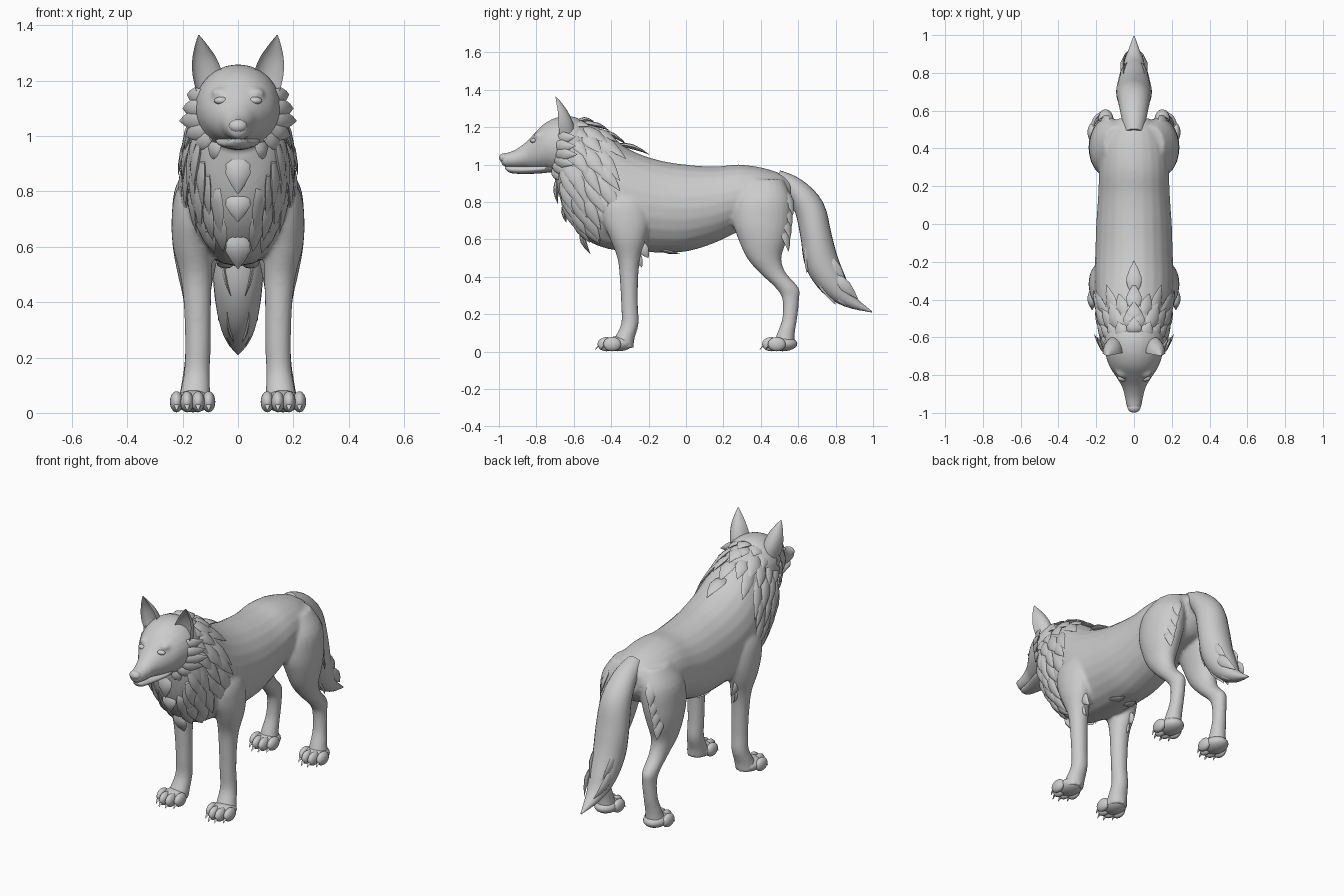
import bpy, bmesh, math, random
from mathutils import Vector, Matrix

random.seed(4)
if "Cube" in bpy.data.objects:
    bpy.data.objects.remove(bpy.data.objects["Cube"])

grey = bpy.data.materials.new("plain_grey")
grey.use_nodes = True
grey.diffuse_color = (0.6, 0.6, 0.6, 1)
grey.node_tree.nodes["Principled BSDF"].inputs["Base Color"].default_value = (0.6, 0.6, 0.6, 1)
X, Y, Z = Vector((1, 0, 0)), Vector((0, 1, 0)), Vector((0, 0, 1))


def spline(rows, t):
    """Smooth value of a table of stations at position t."""
    i = max(0, min(int(t), len(rows) - 2))
    f = t - i
    p = [Vector(rows[max(0, min(j, len(rows) - 1))]) for j in range(i - 1, i + 3)]
    m1, m2 = (p[2] - p[0]) / 2, (p[3] - p[1]) / 2
    return (p[1] * (2 * f**3 - 3 * f**2 + 1) + m1 * (f**3 - 2 * f**2 + f)
            + p[2] * (3 * f**2 - 2 * f**3) + m2 * (f**3 - f**2))


def skin_rings(bm, rings, n=20, cup=None):
    """Closed tube through (centre, u, v) rings; cup hollows the -v side."""
    loops = []
    for c, u, v in rings:
        loop = []
        for k in range(n):
            a = math.tau * k / n
            s = math.sin(a)
            if cup and s < 0:
                s *= -cup
            loop.append(bm.verts.new(c + u * math.cos(a) + v * s))
        loops.append(loop)
    for a, b in zip(loops, loops[1:]):
        for k in range(n):
            bm.faces.new((a[k], a[(k + 1) % n], b[(k + 1) % n], b[k]))
    bm.faces.new(loops[0])
    bm.faces.new(loops[-1][::-1])


def loft(bm, rows, v=None, side=1, steps=4, n=24, cup=None):
    """Tube through stations x, y, z, half width, half depth."""
    rings = []
    for k in range((len(rows) - 1) * steps + 1):
        t = k / steps
        r = spline(rows, t)
        ahead = (spline(rows, t + 0.05) - spline(rows, t - 0.05)) if v is None else None
        w = v or Vector(ahead[:3]).cross(X).normalized()
        rings.append((Vector((r[0] * side, r[1], r[2])), X * max(r[3], 0.001), w * max(r[4], 0.001)))
    skin_rings(bm, rings, n, cup)


def ball(bm, c, r):
    bmesh.ops.create_uvsphere(bm, u_segments=20, v_segments=12, radius=1,
                              matrix=Matrix.Translation(c) @ Matrix.Diagonal((*r, 1)))


def tuft(bm, base, tip, width, n, lift=0.012):
    """Flat curved lock of fur from base to tip, facing n."""
    base, tip, n = Vector(base), Vector(tip), Vector(n).normalized()
    u = (tip - base).cross(n).normalized() * width
    rings = []
    for f, w in ((0, .6), (.2, .95), (.45, 1), (.75, .55), (1, .02)):
        rings.append((base.lerp(tip, f) + n * lift * math.sin(math.pi * f), u * w, n * width * 0.35 * w))
    skin_rings(bm, rings, 8)


def finish(name, bm, mirror=False, angle=45):
    bmesh.ops.recalc_face_normals(bm, faces=bm.faces)
    mesh = bpy.data.meshes.new(name)
    bm.to_mesh(mesh)
    bm.free()
    mesh.materials.append(grey)
    ob = bpy.data.objects.new(name, mesh)
    bpy.context.collection.objects.link(ob)
    bpy.ops.object.select_all(action='DESELECT')
    ob.select_set(True)
    bpy.context.view_layer.objects.active = ob
    bpy.ops.object.shade_smooth_by_angle(angle=math.radians(angle))
    if mirror:
        ob.modifiers.new("Mirror", 'MIRROR').use_mirror_merge = False
    return ob


# Torso stations: y, bottom, top, half width
trunk = [(-.70, .92, 1.14, .09), (-.66, .78, 1.21, .14), (-.6, .67, 1.235, .17), (-.52, .59, 1.225, .185),
         (-.42, .55, 1.17, .2), (-.3, .535, 1.08, .21), (-.15, .53, 1.025, .205), (0, .535, 1.0, .2),
         (.15, .58, .99, .19), (.28, .64, 1.0, .185), (.4, .67, .985, .175), (.5, .7, .955, .14),
         (.56, .77, .92, .08)]
torso = [(0, y, (lo + hi) / 2, w, (hi - lo) / 2) for y, lo, hi, w in trunk]
head = [(0, -.99, 1.03, .015, .018), (0, -.975, 1.025, .036, .034), (0, -.92, 1.03, .048, .046),
        (0, -.86, 1.05, .064, .067), (0, -.81, 1.07, .095, .098), (0, -.75, 1.095, .132, .13),
        (0, -.67, 1.1, .155, .157), (0, -.58, 1.1, .15, .15), (0, -.5, 1.08, .1, .1)]
front_leg = [(.12, -.33, .9, .04, .07), (.15, -.33, .8, .075, .12), (.162, -.32, .7, .078, .125),
             (.165, -.31, .6, .07, .095), (.152, -.305, .5, .058, .062), (.147, -.305, .4, .05, .05),
             (.145, -.302, .25, .046, .045), (.148, -.3, .15, .047, .047), (.155, -.33, .07, .055, .055),
             (.16, -.35, .02, .06, .07)]
hind_leg = [(.09, .42, .92, .07, .1), (.125, .41, .82, .1, .15), (.14, .405, .7, .1, .155),
            (.15, .41, .6, .086, .13), (.152, .418, .5, .066, .092), (.15, .465, .42, .05, .07),
            (.15, .542, .34, .043, .062), (.15, .56, .28, .039, .045), (.155, .555, .18, .039, .04),
            (.16, .535, .1, .046, .047), (.163, .52, .03, .056, .06)]

# Body: torso, head and legs blended into one skin
bm = bmesh.new()
loft(bm, torso, Z)
loft(bm, head, Z)
for side in (1, -1):
    loft(bm, front_leg, Y, side)
    loft(bm, hind_leg, Y, side)
    ball(bm, (side * .062, -.785, 1.155), (.035, .03, .02))
body = finish("body", bm)
remesh = body.modifiers.new("Blend", 'REMESH')
remesh.mode = 'VOXEL'
remesh.voxel_size = 0.01
remesh.use_smooth_shade = True
soft = body.modifiers.new("Soften", 'SMOOTH')
soft.factor = 0.5
soft.iterations = 6

# Lower jaw, nose, eyes
bm = bmesh.new()
loft(bm, [(0, -.968, .984, .012, .006), (0, -.94, .975, .034, .019), (0, -.87, .972, .05, .022),
          (0, -.78, .977, .075, .024), (0, -.72, .985, .08, .025)], Z)
finish("lower_jaw", bm)
bm = bmesh.new()
ball(bm, (0, -.972, 1.036), (.034, .027, .025))
finish("nose", bm)
bm = bmesh.new()
ball(bm, (.06, -.815, 1.128), (.027, .018, .014))
finish("eyes", bm, True)

# Hollow upright ears
bm = bmesh.new()
loft(bm, [(.105, -.675, 1.16, .045, .08), (.11, -.683, 1.22, .054, .08), (.121, -.685, 1.28, .044, .055),
          (.133, -.693, 1.33, .022, .028), (.142, -.698, 1.365, .002, .002)], Y, n=20, cup=0.55)
finish("ears", bm, True)

# Paws with four toes and claws
for name, y in (("front_paws", 0), ("hind_paws", .88)):
    bm = bmesh.new()
    ball(bm, (.162, y - .365, .042), (.066, .08, .04))
    for dx, dy in ((-.058, .03), (-.02, 0), (.02, 0), (.058, .03)):
        x = .164 + dx
        ball(bm, (x, y - .425 + dy, .04), (.024, .048, .038))
        tuft(bm, (x, y - .455 + dy, .035), (x, y - .487 + dy, .008), .009, (0, -.6, 1), .004)
    finish(name, bm, True)

# Tail with trailing locks
tail = [(0, .48, .925, .05, .05), (0, .58, .87, .07, .062), (0, .66, .765, .086, .08),
        (0, .695, .62, .095, .083), (0, .725, .48, .09, .09), (0, .79, .36, .075, .075),
        (0, .87, .275, .048, .04), (0, .995, .212, .003, .003)]
bm = bmesh.new()
loft(bm, tail)
finish("tail", bm)
bm = bmesh.new()
for x, y, z, ty, tz in ((.03, .7, .42, .8, .25), (.05, .7, .5, .72, .34), (.03, .8, .33, .88, .235),
                        (.06, .76, .5, .86, .35), (.05, .67, .6, .645, .42), (.06, .8, .4, .92, .28)):
    tuft(bm, (x, y, z), (x * .5, ty, tz), .03, (1, 0, .2), .015)
finish("tail_locks", bm, True)


def hide(t, a, scale=1.0):
    """Point on the torso at station t, angle a from the top."""
    r = spline(torso, t)
    return Vector((r[3] * math.sin(a) * scale, r[1], r[2] + r[4] * math.cos(a) * scale))


# Layered mane around neck and shoulders
bm = bmesh.new()
for row, t in enumerate((1.1, 1.9, 2.7, 3.5)):
    for k in range(9):
        a = 0.12 + 0.3 * (k + 0.5 * (row % 2)) + random.uniform(-.05, .05)
        if row == 3 and k > 6:
            continue
        t2 = t + random.uniform(.9, 1.35)
        a2 = a + random.uniform(.35, .5) * math.sin(a)
        n = Vector((math.sin(a), -.2, math.cos(a)))
        tuft(bm, hide(t, a, .97), hide(t2, a2, 1.05), random.uniform(.03, .042), n, .008)
finish("mane", bm, True)

# Pointed cheek ruff
bm = bmesh.new()
for base, tip in (((.12, -.69, 1.14), (.185, -.59, 1.15)), ((.13, -.7, 1.1), (.2, -.59, 1.1)),
                  ((.125, -.7, 1.06), (.212, -.58, 1.055)), ((.12, -.7, 1.03), (.19, -.6, 1.0)),
                  ((.1, -.71, 1.0), (.16, -.62, .96)), ((.07, -.71, .98), (.1, -.65, .91))):
    tuft(bm, base, tip, .032, (1, -.8, -.1), .01)
finish("cheek_ruff", bm, True)

# Central locks on chest and nape
bm = bmesh.new()
for y, z, ty, tz in ((-.685, .93, -.685, .79), (-.645, .8, -.64, .69), (-.56, .64, -.51, .52)):
    tuft(bm, (0, y, z), (0, ty, tz), .045, (0, -1, -.2), .01)
for t in (2.2, 3, 3.8, 4.6):
    tuft(bm, hide(t, 0, .97), hide(t + 1.1, 0, 1.06), .04, Z, .012)
finish("centre_locks", bm)

# Feathering on thighs, elbows and belly
bm = bmesh.new()
for k in range(4):
    z = .86 - .065 * k
    tuft(bm, (.14 + .012 * k, .53 - .006 * k, z), (.16 + .01 * k, .572 - .008 * k, z - .13), .03, (.7, .7, 0), .01)
tuft(bm, (.16, -.25, .58), (.155, -.2, .5), .03, X)
tuft(bm, (.15, -.27, .53), (.15, -.235, .45), .022, X)
tuft(bm, (.05, -.15, .55), (.04, -.03, .525), .03, -Z, .005)
finish("feathering", bm, True)
